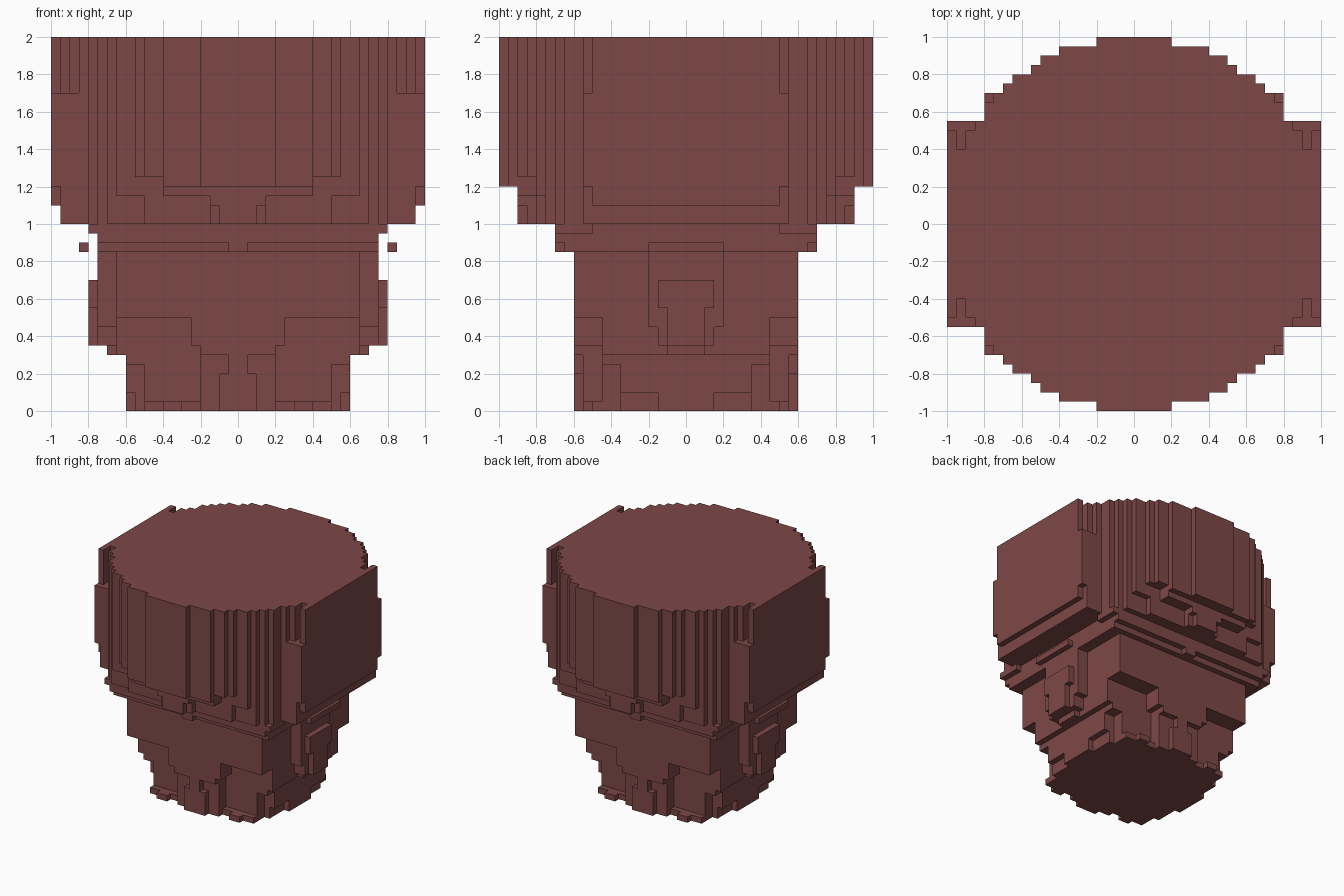
import bpy, bmesh

cube = bpy.data.objects.get("Cube")
if cube:
    bpy.data.objects.remove(cube, do_unlink=True)

# Single flat colour
mat = bpy.data.materials.new("dull_red")
mat.use_nodes = True
COLOUR = (0.205, 0.064, 0.062, 1.0)
mat.diffuse_color = COLOUR
mat.node_tree.nodes["Principled BSDF"].inputs["Base Color"].default_value = COLOUR


def finish(name, bm):
    bmesh.ops.recalc_face_normals(bm, faces=bm.faces)
    mesh = bpy.data.meshes.new(name)
    bm.to_mesh(mesh)
    bm.free()
    mesh.materials.append(mat)
    obj = bpy.data.objects.new(name, mesh)
    bpy.context.scene.collection.objects.link(obj)


def tier(bm, z0, z1, columns):
    """Extrude a stepped plan; columns are (outer x, half depth), mirrored in x and y."""
    quarter = []
    x = 0.0
    for outer, depth in columns:
        if x > 0:
            quarter.append((x, depth))
        quarter.append((outer, depth))
        x = outer
    right = quarter + [(px, -py) for px, py in reversed(quarter)]
    outline = right + [(-px, py) for px, py in reversed(right)]
    face = bm.faces.new([bm.verts.new((px, py, z0)) for px, py in outline])
    top = bmesh.ops.extrude_face_region(bm, geom=[face], use_keep_orig=True)
    for v in top["geom"]:
        if isinstance(v, bmesh.types.BMVert):
            v.co.z = z1


def tiers(name, layers):
    bm = bmesh.new()
    for z0, z1, columns in layers:
        tier(bm, z0, z1, columns)
    finish(name, bm)


def blocks(name, boxes):
    """Boxes (x0, x1, y0, y1, z0, z1), repeated on the left and right sides."""
    bm = bmesh.new()
    for x0, x1, y0, y1, z0, z1 in boxes:
        for s in (1, -1):
            made = bmesh.ops.create_cube(bm, size=1)["verts"]
            for v in made:
                v.co.x = s * ((x0 + x1) / 2 + v.co.x * (x1 - x0))
                v.co.y = (y0 + y1) / 2 + v.co.y * (y1 - y0)
                v.co.z = (z0 + z1) / 2 + v.co.z * (z1 - z0)
    finish(name, bm)


# Large fluted drum with flat sides
crown = [(.2, 1), (.4, .95), (.5, .9), (.55, .85)]
shoulder = [(.65, .8), (.7, .75), (.75, .7), (.8, .65)]
tiers("upper_drum", [
    (1.7, 2.0, crown + shoulder + [(.85, .55), (.9, .5), (.95, .4), (1, .5)]),
    (1.25, 1.7, crown + shoulder + [(1, .55)]),
    (1.2, 1.25, crown[:2] + shoulder + [(1, .55)]),
])

# Stepped underside of the drum
rim = [(.5, .8), (.7, .75), (.75, .7), (.8, .65), (.95, .55)]
tiers("drum_rim", [
    (1.15, 1.2, [(.4, .9)] + shoulder + [(.95, .55), (1, .5)]),
    (1.1, 1.15, [(.15, .9)] + rim + [(1, .5)]),
    (1.0, 1.1, [(.1, .9), (.15, .85)] + rim),
])

# Collar between drum and body
tiers("collar", [
    (.9, 1.0, [(.75, .7)]),
    (.85, .9, [(.05, .7), (.75, .65)]),
])
blocks("collar_corners", [(.75, .8, .5, .7, .95, 1), (.75, .8, -.7, -.5, .95, 1)])

# Body block with a narrowing tongue at front and back
tiers("body", [
    (.5, .85, [(.65, .6)]),
    (.35, .5, [(.25, .6), (.65, .45)]),
    (.3, .35, [(.2, .6), (.65, .45)]),
])

# Side panels, bosses and the loose bars above them
blocks("side_panels", [(.65, .75, -.2, .2, .45, .85)])
blocks("side_bosses", [
    (.65, .8, -.15, .15, .55, .7),
    (.65, .8, -.1, .1, .35, .55),
    (.65, .75, -.15, .15, .35, .45),
    (.65, .7, -.1, .1, .3, .35),
])
blocks("side_bars", [(.8, .85, -.2, .2, .85, .9)])

# Rounded stepped base
tiers("base", [
    (.25, .3, [(.05, .6), (.2, .55), (.6, .45)]),
    (.2, .25, [(.05, .6), (.2, .55), (.5, .45), (.6, .35)]),
    (.1, .2, [(.1, .6), (.2, .55), (.5, .45), (.6, .35)]),
    (.05, .1, [(.1, .6), (.2, .55), (.5, .45), (.55, .35), (.6, .15)]),
    (0, .05, [(.1, .6), (.2, .55), (.3, .5), (.4, .55), (.5, .5), (.55, .35), (.6, .15)]),
])
